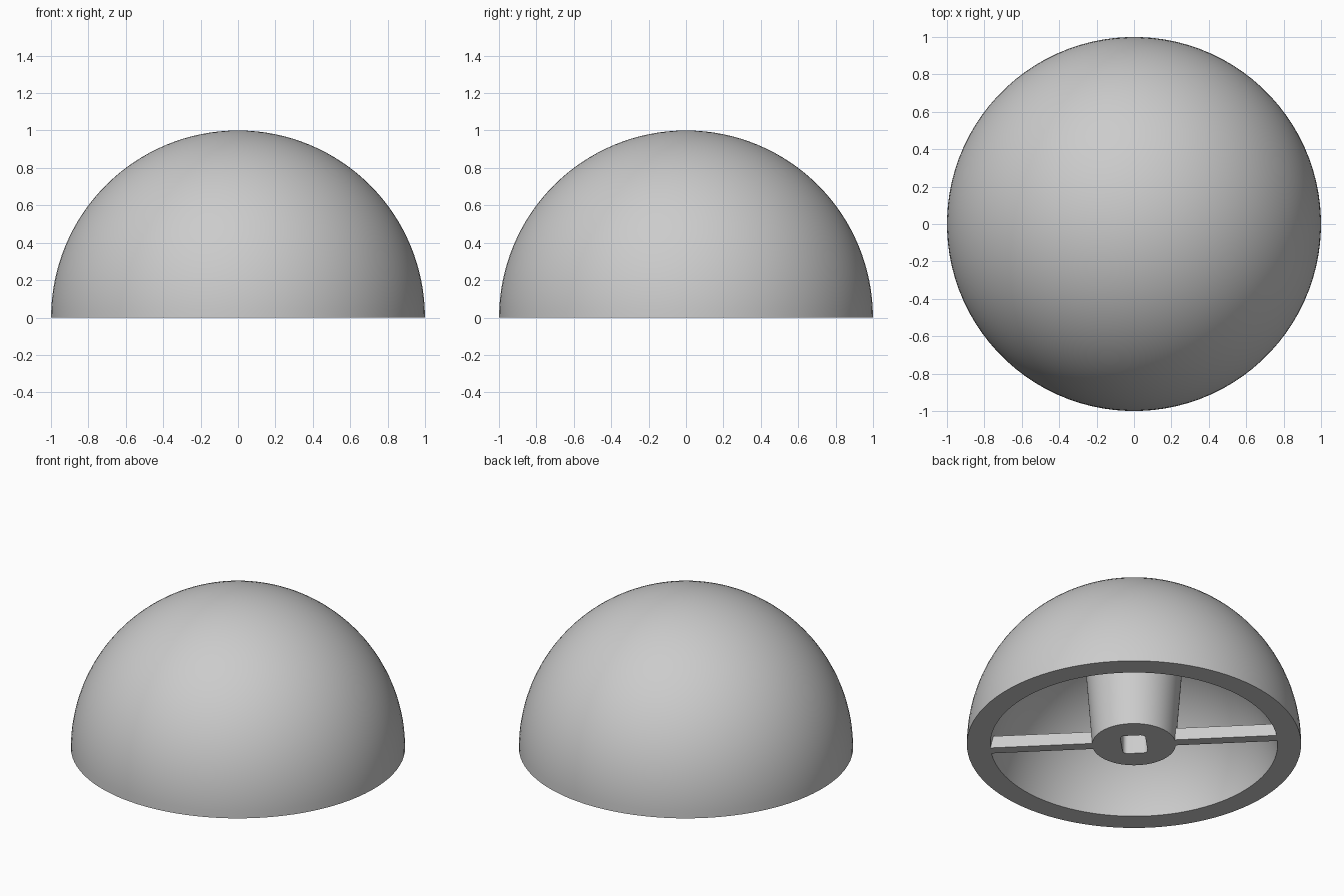
import bpy, bmesh
from math import sin, cos, pi, radians, asin, hypot
from mathutils import Matrix

cube = bpy.data.objects.get("Cube")
if cube:
    bpy.data.objects.remove(cube)

SEGMENTS = 96
RIB_ANGLE = radians(135)
RIM_INNER, CAVITY_DROP = 0.86, 0.15

grey = bpy.data.materials.new("plain grey")
grey.use_nodes = True
grey.diffuse_color = (0.6, 0.6, 0.6, 1)
grey.node_tree.nodes["Principled BSDF"].inputs["Base Color"].default_value = grey.diffuse_color


def finish(bm, name):
    """Turn a bmesh into a shaded object."""
    bmesh.ops.remove_doubles(bm, verts=bm.verts, dist=1e-5)
    bmesh.ops.recalc_face_normals(bm, faces=bm.faces)
    mesh = bpy.data.meshes.new(name)
    bm.to_mesh(mesh)
    bm.free()
    mesh.materials.append(grey)
    obj = bpy.data.objects.new(name, mesh)
    bpy.context.collection.objects.link(obj)
    bpy.ops.object.select_all(action="DESELECT")
    obj.select_set(True)
    bpy.context.view_layer.objects.active = obj
    bpy.ops.object.shade_smooth_by_angle(angle=radians(30))
    return obj


def bridge(bm, rings):
    """Join successive rings of equal vertex count with faces."""
    for low, high in zip(rings, rings[1:]):
        for i in range(len(low)):
            j = (i + 1) % len(low)
            bm.faces.new((low[i], low[j], high[j], high[i]))


def ring(bm, radius, z, half_x=0, half_y=0):
    """A circle, or a rounded rectangle when half sizes beyond the radius are given."""
    verts = []
    for i in range(SEGMENTS):
        a = 2 * pi * (i + 0.5) / SEGMENTS
        x, y = radius * cos(a), radius * sin(a)
        if half_x:
            x += (half_x - radius) * (1 if x > 0 else -1)
            y += (half_y - radius) * (1 if y > 0 else -1)
        verts.append(bm.verts.new((x, y, z)))
    return verts


def arc(radius, drop, steps=32):
    """Profile from z = 0 to the pole of a sphere centred at z = -drop."""
    start = asin(drop / radius)
    angles = [start + (pi / 2 - start) * i / steps for i in range(steps + 1)]
    return [(radius * cos(a), radius * sin(a) - drop) for a in angles]


# Hollow hemisphere with a flat rim and a slightly shallower cavity
bm = bmesh.new()
profile = arc(hypot(RIM_INNER, CAVITY_DROP), CAVITY_DROP)[::-1] + arc(1, 0)
bridge(bm, [ring(bm, r, z) for r, z in profile])
finish(bm, "dome_shell")

# Tapered centre post with a rounded rectangular socket
bm = bmesh.new()
rings = [ring(bm, 0.303, 0.7), ring(bm, 0.25, 0),
         ring(bm, 0.03, 0, 0.075, 0.106), ring(bm, 0.03, 0.5, 0.075, 0.106)]
bridge(bm, rings)
bm.faces.new(rings[0])
bm.faces.new(rings[-1])
post = finish(bm, "centre_post")
post.rotation_euler.z = RIB_ANGLE

# Two thin ribs from the post to the shell
start, end, thick, height = 0.243, 0.862, 0.066, 0.08
for name, turn in (("rib_a", 0), ("rib_b", pi)):
    bm = bmesh.new()
    bmesh.ops.create_cube(bm, size=1)
    bmesh.ops.transform(
        bm, verts=bm.verts,
        matrix=Matrix.Translation(((start + end) / 2, 0, height / 2))
        @ Matrix.Diagonal((end - start, thick, height, 1)))
    rib = finish(bm, name)
    rib.rotation_euler.z = RIB_ANGLE + turn
